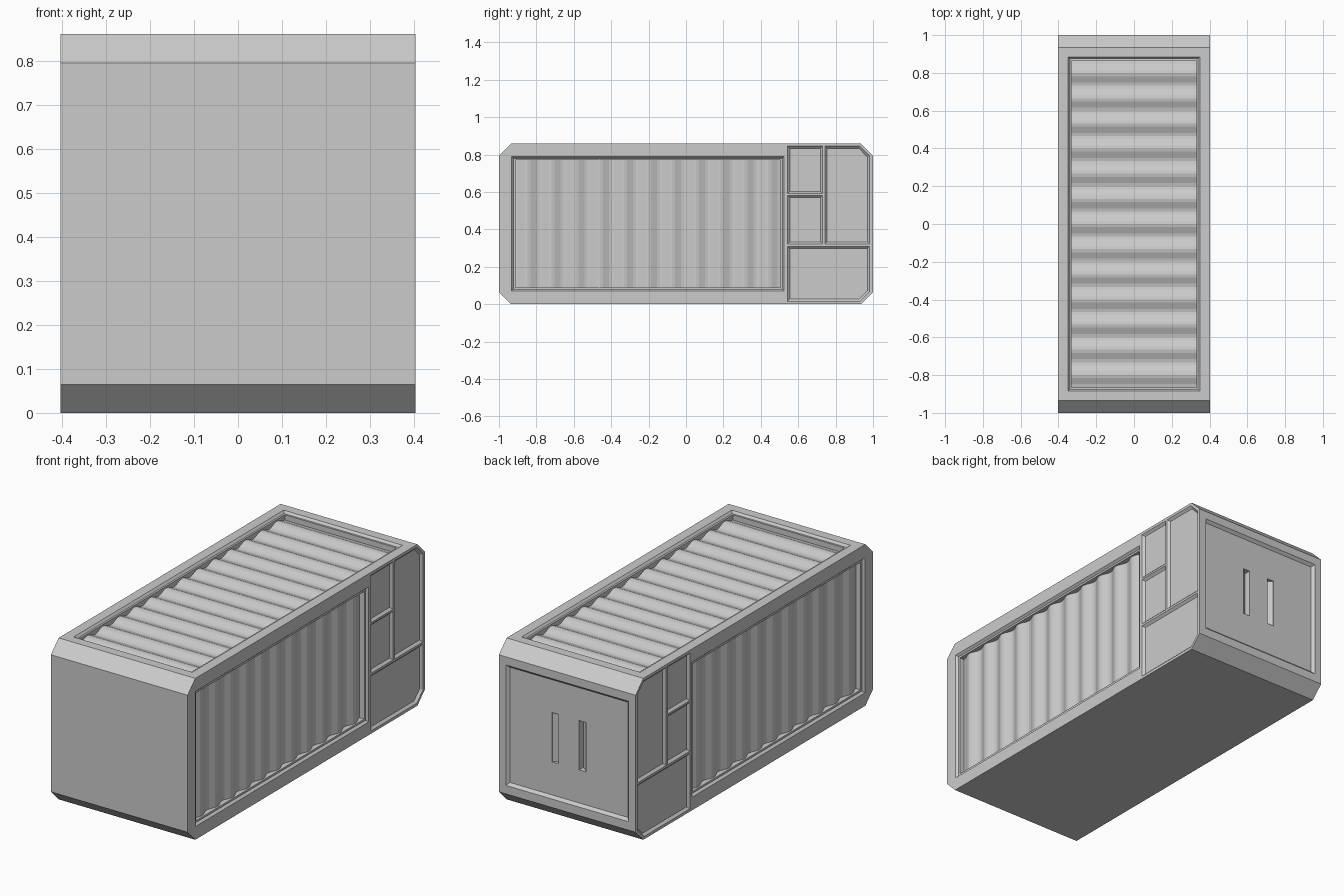
import bpy, bmesh, math
from mathutils import Vector

if "Cube" in bpy.data.objects:
    bpy.data.objects.remove(bpy.data.objects["Cube"])

W, L, H, C = 0.403, 1.0, 0.86, 0.065   # half width, half length, height, chamfer


# maps from panel coordinates (u, v, depth) to each face of the container
def right(u, v, d): return (W - d, u, v)
def left(u, v, d): return (-W + d, u, v)
def top(u, v, d): return (u, v, H - d)
def back(u, v, d): return (u, L - d, v)


def rect(a, b, c, d):
    return [(a, c), (b, c), (b, d), (a, d)]


def inset(poly, t):
    """Offset a convex counter-clockwise polygon inward by t."""
    out = []
    for i, p in enumerate(poly):
        p, q, r = Vector(p), Vector(poly[i - 1]), Vector(poly[(i + 1) % len(poly)])
        e, f = (p - q).normalized(), (r - p).normalized()
        n, m = Vector((-e.y, e.x)), Vector((-f.y, f.x))
        out.append(p + (n + m) * t / (1 + n.dot(m)))
    return out


def loft(bm, rings):
    vs = [[bm.verts.new(p) for p in r] for r in rings]
    n = len(vs[0])
    for a, b in zip(vs, vs[1:]):
        for i in range(n):
            bm.faces.new((a[i], a[(i + 1) % n], b[(i + 1) % n], b[i]))
    bm.faces.new(vs[0])
    bm.faces.new(vs[-1])


def pocket(bm, face, poly, steps):
    steps = [(0, -0.02), (0, 0)] + steps
    loft(bm, [[face(p[0], p[1], d) for p in inset(poly, t)] for t, d in steps])


def finish(name, bm):
    bmesh.ops.recalc_face_normals(bm, faces=bm.faces)
    me = bpy.data.meshes.new(name)
    bm.to_mesh(me)
    bm.free()
    ob = bpy.data.objects.new(name, me)
    bpy.context.collection.objects.link(ob)
    return ob


def cut(ob, cutter):
    mod = ob.modifiers.new("cut", 'BOOLEAN')
    mod.operation, mod.solver, mod.object = 'DIFFERENCE', 'EXACT', cutter
    bpy.context.view_layer.objects.active = ob
    bpy.ops.object.modifier_apply(modifier=mod.name)
    bpy.data.objects.remove(cutter)


def corrugated(name, face, a, b, c, d, waves, along_u):
    """Wavy sheet filling the rectangle, waves running along u or v."""
    bm = bmesh.new()
    s, e = (a, b) if along_u else (c, d)
    n, prev = waves * 8, None
    for i in range(n + 1):
        t = s + (e - s) * i / n
        depth = 0.03 + 0.01 * math.cos(2 * math.pi * waves * i / n)
        ends = [(t, c), (t, d)] if along_u else [(a, t), (b, t)]
        row = [bm.verts.new(face(u, v, depth)) for u, v in ends]
        if prev:
            bm.faces.new((prev[0], row[0], row[1], prev[1]))
        prev = row
    ob = finish(name, bm)
    # make the sheet face outwards
    out = Vector(face(0, 0, 0)) - Vector(face(0, 0, 1))
    if sum((p.normal for p in ob.data.polygons), Vector()).dot(out) < 0:
        ob.data.flip_normals()
    return ob


# container shell with chamfered end edges
bm = bmesh.new()
prof = [(-L, C), (-L + C, 0), (L - C, 0), (L, C),
        (L, H - C), (L - C, H), (-L + C, H), (-L, H - C)]
loft(bm, [[(x, y, z) for y, z in prof] for x in (-W, W)])
shell = finish("container_shell", bm)

# recesses: side, roof, door and the four service hatches on each side
FRAME = [(0.01, 0.012), (0.02, 0.012), (0.02, 0.048)]
HATCH = [(0.012, 0.012)]
hatches = [
    rect(0.543, 0.73, 0.592, 0.845),
    rect(0.543, 0.73, 0.322, 0.582),
    [(0.743, 0.322), (0.982, 0.322), (0.982, 0.792), (0.93, 0.845), (0.743, 0.845)],
    [(0.543, 0.015), (0.93, 0.015), (0.982, 0.067), (0.982, 0.31), (0.543, 0.31)],
]
bm = bmesh.new()
for face in (right, left):
    pocket(bm, face, rect(-0.932, 0.525, 0.07, 0.79), FRAME)
    for h in hatches:
        pocket(bm, face, h, HATCH)
pocket(bm, top, rect(-0.35, 0.35, -0.885, 0.885), FRAME)
pocket(bm, back, rect(-0.362, 0.362, 0.11, 0.752), [(0.014, 0.014)])
cut(shell, finish("recess_cutter", bm))

# two wedge-shaped door grips
bm = bmesh.new()
for s in (-1, 1):
    grip = [(0.06, 0.993), (0.1, 0.993), (0.1, 0.98), (0.06, 0.95)]
    loft(bm, [[(s * x, y, z) for x, y in grip] for z in (0.30, 0.563)])
cut(shell, finish("grip_cutter", bm))

# corrugated sheets
corrugated("right_corrugated_wall", right, -0.912, 0.505, 0.09, 0.77, 11, True)
corrugated("left_corrugated_wall", left, -0.912, 0.505, 0.09, 0.77, 11, True)
corrugated("roof_corrugated_sheet", top, -0.33, 0.33, -0.865, 0.865, 13, False)
